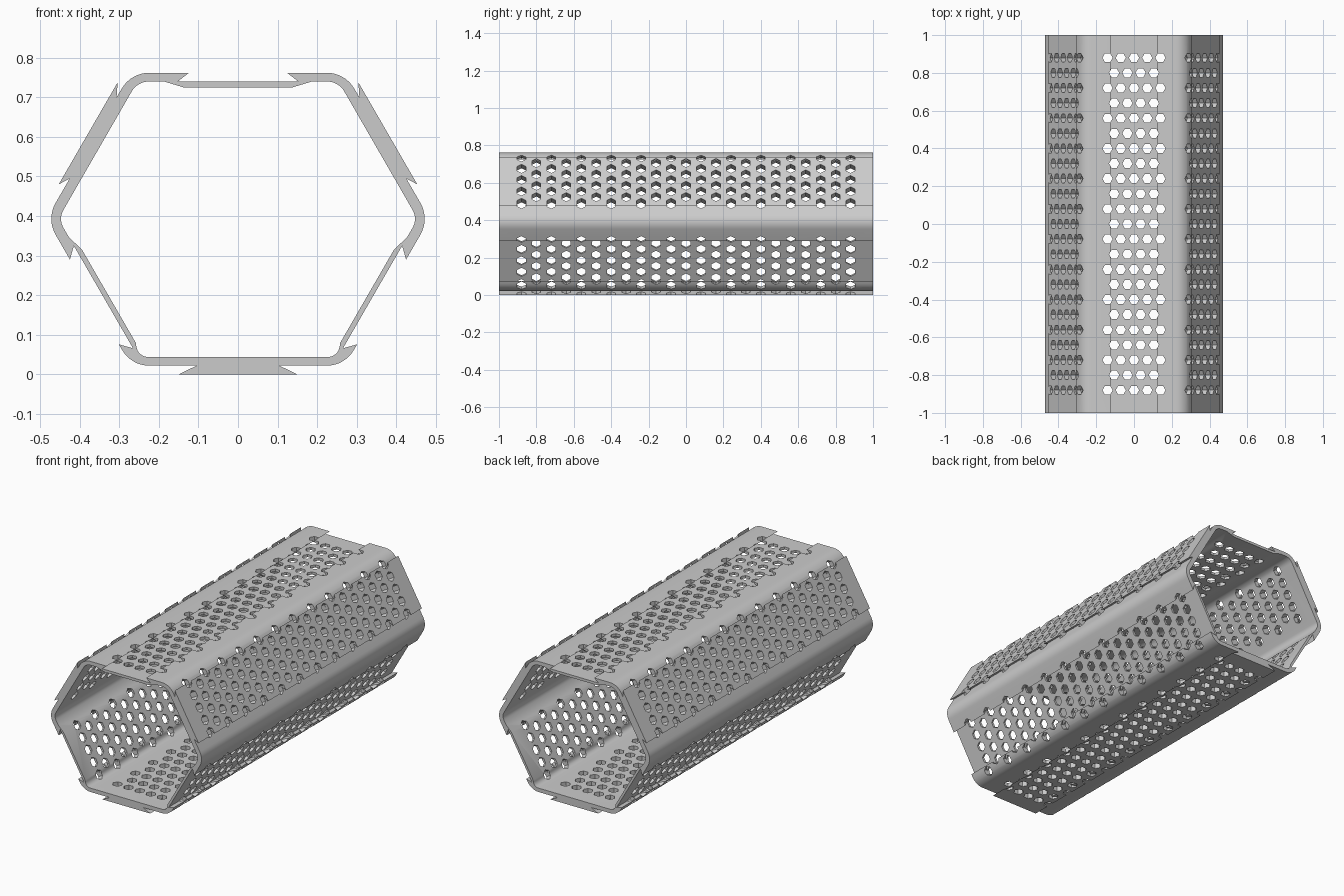
import bpy
import bmesh
from math import cos, sin, radians, pi
from mathutils import Vector, Matrix

cube = bpy.data.objects.get("Cube")
if cube:
    bpy.data.objects.remove(cube, do_unlink=True)

grey = bpy.data.materials.new("plain grey")
grey.use_nodes = True
colour = (0.6, 0.6, 0.6, 1)
grey.diffuse_color = colour
grey.node_tree.nodes["Principled BSDF"].inputs["Base Color"].default_value = colour

LENGTH = 2.0
BEND = 0.08  # outer corner radius


def slant(z, inset=0.0):
    """Point at height z on the slanted rim line, moved inwards by inset."""
    return (0.484 - inset - abs(z - 0.393) / 3 ** 0.5, z, 0)


def rounded(points, steps=8):
    """Mirror a half profile about x = 0 and round its marked corners."""
    ring = points + [(-x, z, r) for x, z, r in reversed(points)]
    result = []
    for i, (x, z, r) in enumerate(ring):
        p = Vector((x, z))
        if not r:
            result.append(p)
            continue
        a = (Vector(ring[i - 1][:2]) - p).normalized()
        b = (Vector(ring[(i + 1) % len(ring)][:2]) - p).normalized()
        half = a.angle(b) / 2
        centre = p + (a + b).normalized() * r / sin(half)
        start = (p + a * r * cos(half) / sin(half) - centre).normalized()
        end = (p + b * r * cos(half) / sin(half) - centre).normalized()
        for k in range(steps + 1):
            result.append(centre + start.slerp(end, k / steps) * r)
    return result


# Half profiles: (x, z, corner radius), from the bottom to the top
outer = [
    (0.15, 0, 0), (0.105, 0.022, 0), (0.27, 0.022, BEND),         # thick floor
    slant(0.076), slant(0.066, 0.03), slant(0.325, 0.03), slant(0.29),  # thin side
    (0.484, 0.393, BEND),
    slant(0.495), (0.453, 0.48, 0), (0.304, 0.738, 0), slant(0.7),  # thick side
    (0.27, 0.762, BEND), (0.124, 0.762, 0), (0.152, 0.74, 0),     # thin roof
]
inner = [
    (0.2525, 0.044, 0.03), slant(0.08, 0.045), slant(0.315, 0.045),
    slant(0.347, 0.03), (0.454, 0.393, 0.045), (0.254, 0.74, 0.05),
    (0.187, 0.74, 0), (0.137, 0.725, 0),
]


def make_object(name, bm):
    bmesh.ops.recalc_face_normals(bm, faces=bm.faces)
    mesh = bpy.data.meshes.new(name)
    bm.to_mesh(mesh)
    bm.free()
    mesh.materials.append(grey)
    obj = bpy.data.objects.new(name, mesh)
    bpy.context.collection.objects.link(obj)
    return obj


# Tube: the ring between the two profiles, extruded front to back
bm = bmesh.new()
edges = []
for profile in (outer, inner):
    verts = [bm.verts.new((p.x, -LENGTH / 2, p.y)) for p in rounded(profile)]
    edges += [bm.edges.new((verts[i - 1], verts[i])) for i in range(len(verts))]
bmesh.ops.triangle_fill(bm, edges=edges, use_beauty=True, normal=(0, -1, 0))
moved = bmesh.ops.extrude_face_region(bm, geom=bm.faces[:], use_keep_orig=True)["geom"]
bmesh.ops.translate(bm, vec=(0, LENGTH, 0),
                    verts=[g for g in moved if isinstance(g, bmesh.types.BMVert)])
tube = make_object("perforated_tube", bm)

# Hole cutters: staggered rows of hexagonal prisms on each of the six panels
panels = [((0, 0.022), 0), ((0, 0.737), 180)]
for side in (1, -1):
    panels += [((side * 0.36, 0.607), side * 120), ((side * 0.33, 0.185), side * 60)]
bm = bmesh.new()
for (x, z), angle in panels:
    frame = Matrix.Translation((x, 0, z)) @ Matrix.Rotation(-radians(angle), 4, 'Y')
    for row in range(23):
        count = 5 - row % 2
        for k in range(count):
            spot = Matrix.Translation(((k - (count - 1) / 2) * 0.07, row * 0.08 - 0.88, 0))
            bmesh.ops.create_cone(bm, cap_ends=True, segments=6, radius1=0.027,
                                  radius2=0.027, depth=0.11,
                                  matrix=frame @ spot @ Matrix.Rotation(pi / 2, 4, 'Z'))
cutters = make_object("hole_cutters", bm)
cutters.hide_render = True

# Punch the holes and smooth the bends
punch = tube.modifiers.new("holes", 'BOOLEAN')
punch.operation = 'DIFFERENCE'
punch.solver = 'EXACT'
punch.object = cutters
bpy.ops.object.select_all(action='DESELECT')
tube.select_set(True)
bpy.context.view_layer.objects.active = tube
bpy.ops.object.modifier_apply(modifier=punch.name)
bpy.data.objects.remove(cutters, do_unlink=True)
bpy.ops.object.shade_smooth_by_angle(angle=radians(25))
